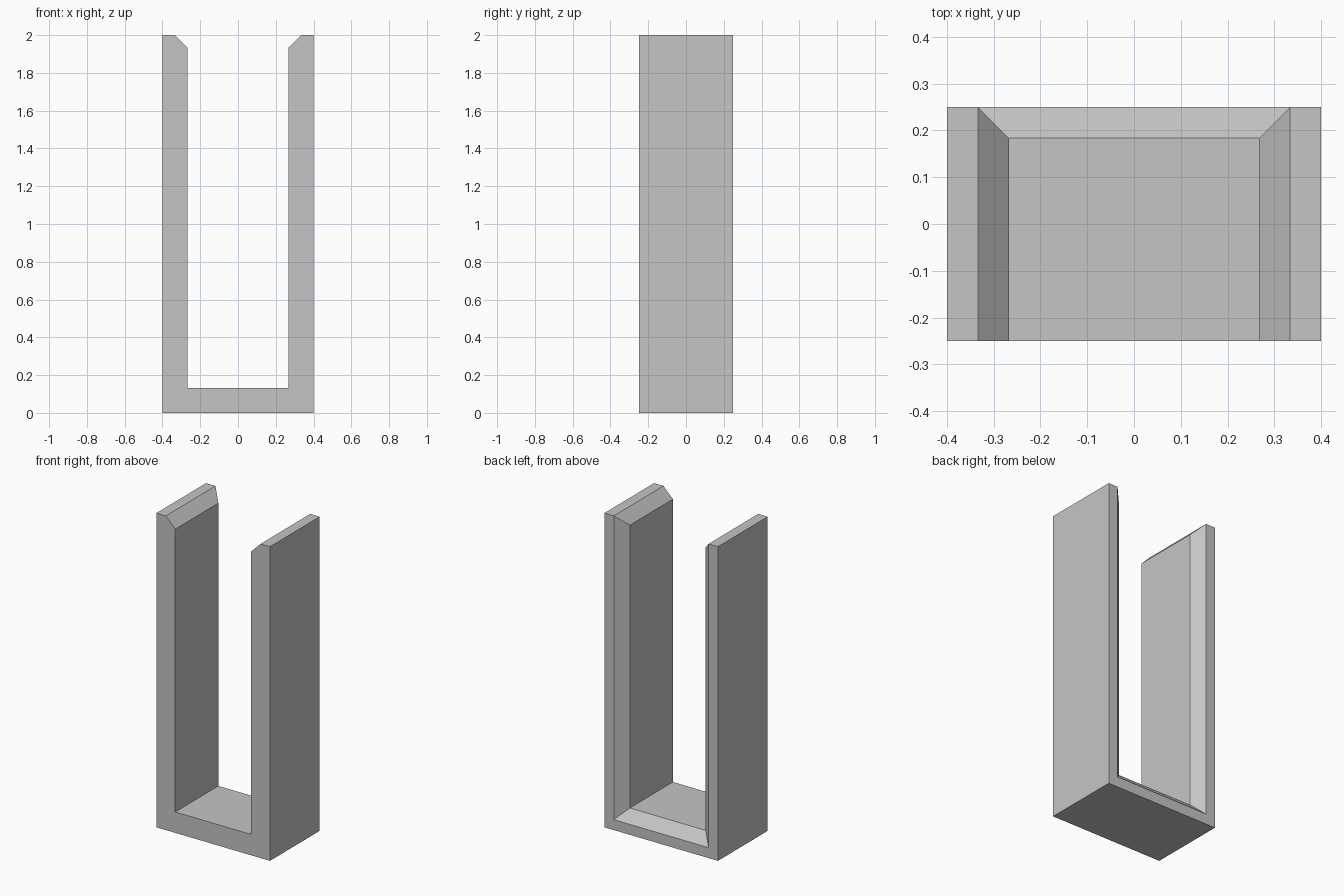
import bpy
import bmesh

cube = bpy.data.objects.get("Cube")
if cube:
    bpy.data.objects.remove(cube, do_unlink=True)

WIDTH, DEPTH, HEIGHT = 0.8, 0.5, 2.0
WALL = 0.133                 # thickness of posts and base
BEVEL = WALL / 2             # chamfer along inner edges
HX, HY = WIDTH / 2, DEPTH / 2


def channel_profile(inset):
    """U outline; inset widens the opening towards the back."""
    inner = HX - WALL + inset
    half = [(HX, 0), (HX, HEIGHT), (HX - WALL + BEVEL, HEIGHT),
            (inner, HEIGHT - BEVEL + inset), (inner, WALL - inset)]
    return half + [(-x, z) for x, z in reversed(half)]


# Channel frame: front outline, chamfer start, widened back outline
bm = bmesh.new()
rings = [[bm.verts.new((x, y, z)) for x, z in channel_profile(inset)]
         for y, inset in ((-HY, 0), (HY - BEVEL, 0), (HY, BEVEL))]
bm.faces.new(rings[0])
bm.faces.new(rings[-1])
for a, b in zip(rings, rings[1:]):
    n = len(a)
    for i in range(n):
        j = (i + 1) % n
        bm.faces.new((a[i], a[j], b[j], b[i]))

# Merge the mitred corners and clean up flat seams
bmesh.ops.remove_doubles(bm, verts=bm.verts[:], dist=0.0005)
bmesh.ops.dissolve_limit(bm, angle_limit=0.01, verts=bm.verts[:],
                         edges=bm.edges[:])
bmesh.ops.recalc_face_normals(bm, faces=bm.faces[:])

mesh = bpy.data.meshes.new("channel_frame")
bm.to_mesh(mesh)
bm.free()
frame = bpy.data.objects.new("channel_frame", mesh)
bpy.context.collection.objects.link(frame)

# Plain grey material
grey = bpy.data.materials.new("light_grey")
grey.use_nodes = True
colour = (0.56, 0.56, 0.56, 1)
grey.diffuse_color = colour
for node in grey.node_tree.nodes:
    if node.type == 'BSDF_PRINCIPLED':
        node.inputs["Base Color"].default_value = colour
mesh.materials.append(grey)
